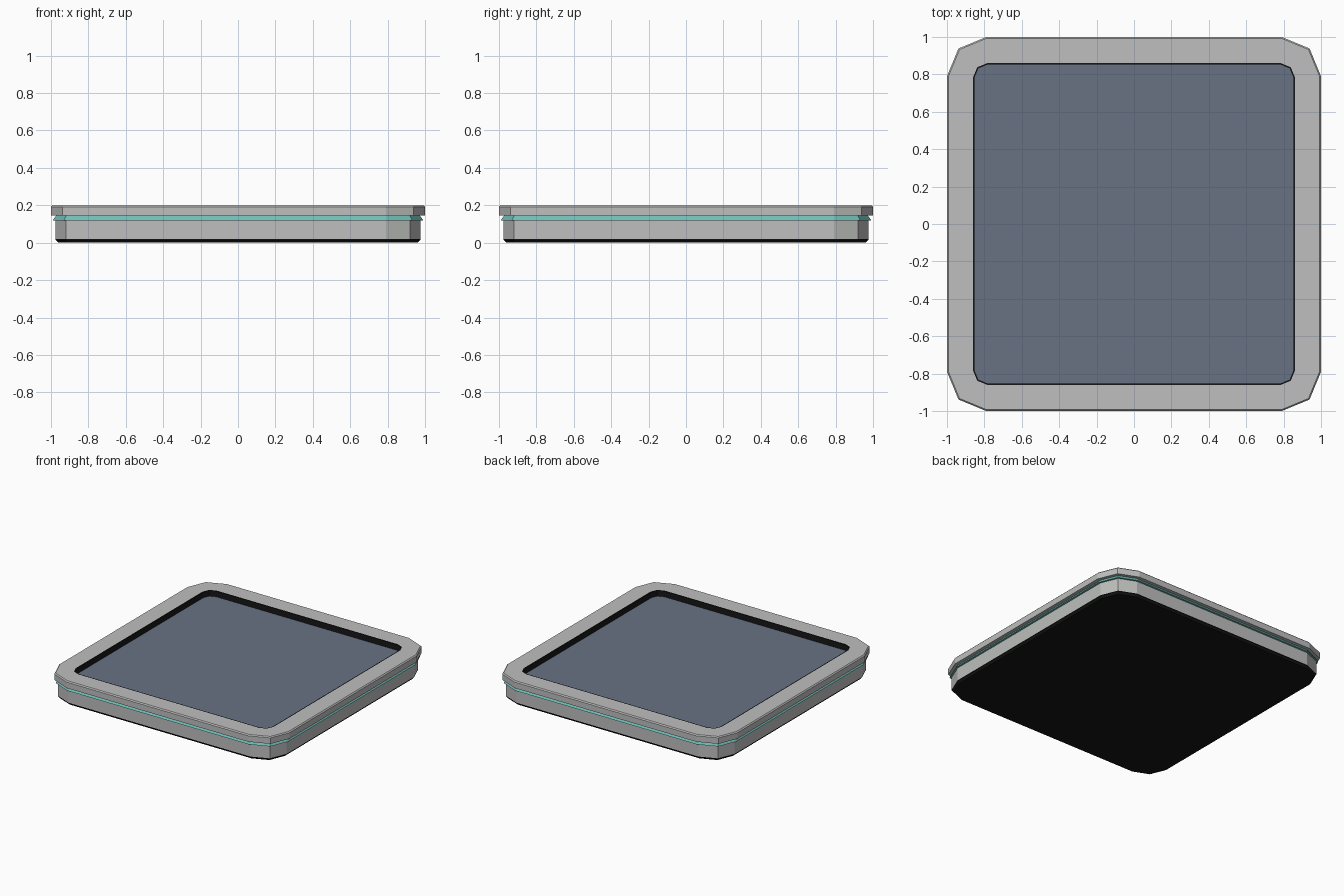
import bpy
import bmesh
from math import cos, sin, pi

# Remove the default cube
cube = bpy.data.objects.get("Cube")
if cube:
    bpy.data.objects.remove(cube, do_unlink=True)


def srgb(*rgb):
    return tuple(((v / 255 + 0.055) / 1.055) ** 2.4 for v in rgb) + (1.0,)


def material(name, colour):
    mat = bpy.data.materials.new(name)
    mat.use_nodes = True
    mat.diffuse_color = colour
    mat.node_tree.nodes["Principled BSDF"].inputs["Base Color"].default_value = colour
    return mat


grey = material("light grey", srgb(189, 191, 189))
teal = material("teal", srgb(112, 190, 182))
black = material("black", srgb(22, 22, 24))
slate = material("slate blue", srgb(104, 114, 132))


def outline(half, corner, z):
    """Rounded square with two flat facets per corner."""
    pts = []
    c = half - corner
    for q, (sx, sy) in enumerate([(1, 1), (-1, 1), (-1, -1), (1, -1)]):
        for step in range(3):
            a = (q + step / 2) * pi / 2
            pts.append((sx * c + corner * cos(a), sy * c + corner * sin(a), z))
    return pts


def loft(name, mat, rings, closed=False):
    """Skin a stack of outlines; cap the ends, or join them into a frame."""
    bm = bmesh.new()
    loops = [[bm.verts.new(p) for p in outline(*r)] for r in rings]
    pairs = list(zip(loops, loops[1:]))
    if closed:
        pairs.append((loops[-1], loops[0]))
    else:
        bm.faces.new(loops[0])
        bm.faces.new(loops[-1])
    for low, high in pairs:
        for i in range(len(low)):
            j = (i + 1) % len(low)
            bm.faces.new((low[i], low[j], high[j], high[i]))
    bmesh.ops.recalc_face_normals(bm, faces=bm.faces)
    mesh = bpy.data.meshes.new(name)
    bm.to_mesh(mesh)
    bm.free()
    mesh.materials.append(mat)
    obj = bpy.data.objects.new(name, mesh)
    bpy.context.collection.objects.link(obj)
    return obj


# Dark underside with a chamfered edge
loft("base_plate", black, [(0.96, 0.17, 0), (0.975, 0.185, 0.015), (0.975, 0.185, 0.02)])

# Main tray body
loft("body", grey, [(0.975, 0.185, 0.02), (0.975, 0.185, 0.12)])

# Flared accent strip, narrowing upwards
loft("accent_strip", teal, [(0.99, 0.2, 0.12), (0.972, 0.182, 0.146)])

# Raised frame with chamfered top edge
loft("rim", grey, [(0.86, 0.075, 0.145), (1.0, 0.21, 0.145), (1.0, 0.21, 0.192),
                   (0.992, 0.202, 0.2), (0.86, 0.075, 0.2)], closed=True)

# Dark lining of the recess
loft("recess_lining", black, [(0.86, 0.075, 0.146), (0.86, 0.075, 0.2),
                              (0.852, 0.067, 0.2), (0.852, 0.067, 0.146)], closed=True)

# Recessed panel
loft("panel", slate, [(0.853, 0.068, 0.146), (0.853, 0.068, 0.155)])
